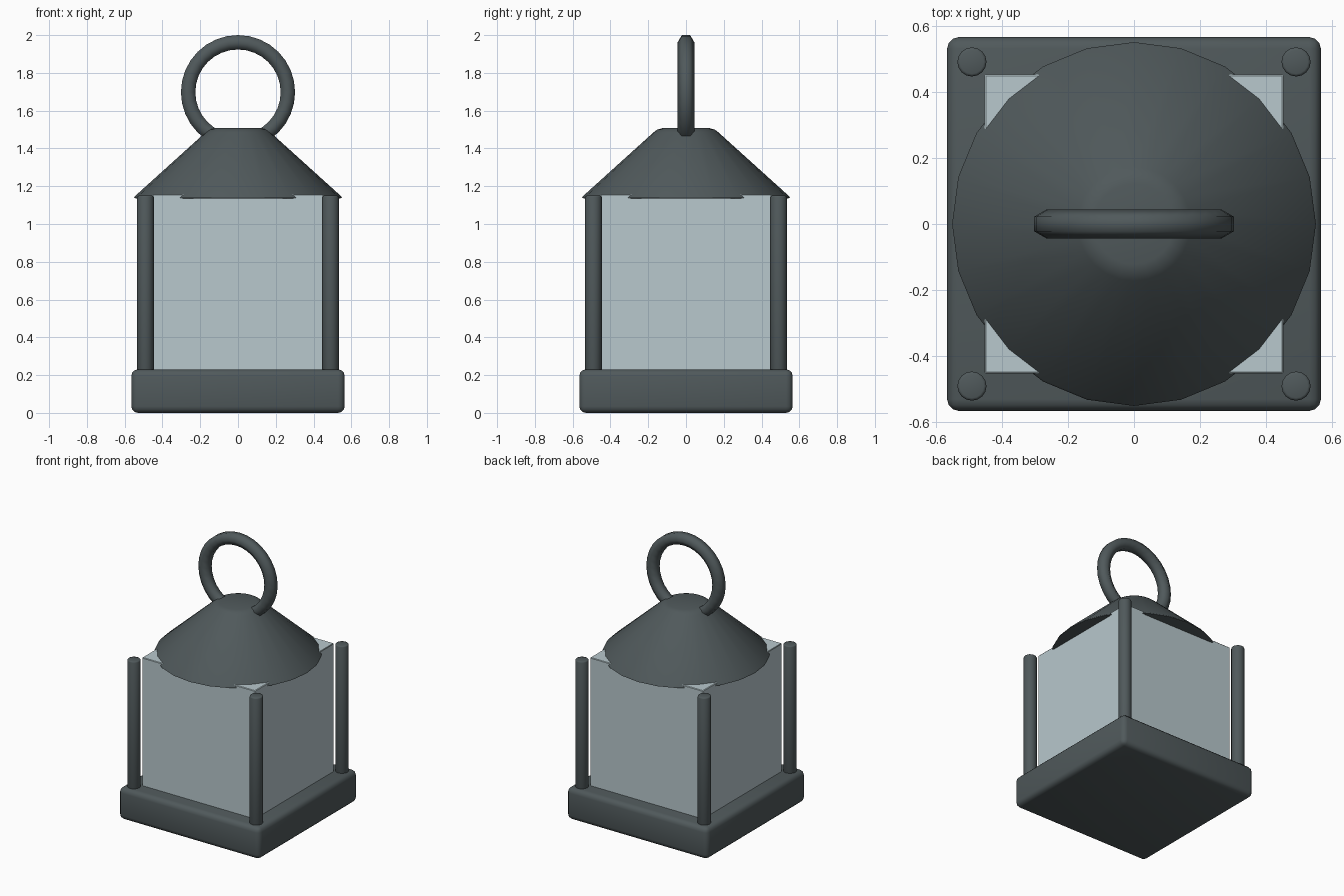
import bpy, bmesh
from math import radians, cos, sin, pi
from mathutils import Vector

default = bpy.data.objects.get("Cube")
if default:
    bpy.data.objects.remove(default, do_unlink=True)


def material(name, rgb):
    m = bpy.data.materials.new(name)
    m.use_nodes = True
    m.diffuse_color = (*rgb, 1)
    m.node_tree.nodes["Principled BSDF"].inputs["Base Color"].default_value = (*rgb, 1)
    return m


IRON = material("dark iron", (0.08, 0.1, 0.105))
GLASS = material("pale glass", (0.48, 0.58, 0.61))


def finish(obj, name, mat, angle=40):
    obj.name = name
    obj.data.materials.append(mat)
    bpy.ops.object.select_all(action="DESELECT")
    obj.select_set(True)
    bpy.context.view_layer.objects.active = obj
    bpy.ops.object.shade_smooth_by_angle(angle=radians(angle))
    return obj


def bevel(obj, width, segments):
    mod = obj.modifiers.new("Bevel", "BEVEL")
    mod.width, mod.segments = width, segments
    mod.limit_method = "ANGLE"
    bpy.context.view_layer.objects.active = obj
    bpy.ops.object.modifier_apply(modifier=mod.name)


def box(name, width, z0, z1, mat, bevel_width, segments):
    bpy.ops.mesh.primitive_cube_add(size=1, location=(0, 0, (z0 + z1) / 2))
    obj = bpy.context.object
    obj.scale = (width, width, z1 - z0)
    bpy.ops.object.transform_apply(location=False, scale=True)
    bevel(obj, bevel_width, segments)
    return finish(obj, name, mat)


def lathe(name, profile, sides, mat, angle, center=(0, 0, 0), axis=(0, 0, 1)):
    # Spin a list of points around an axis through the center
    bm = bmesh.new()
    verts = [bm.verts.new(p) for p in profile]
    edges = [bm.edges.new(pair) for pair in zip(verts, verts[1:])]
    if axis[1]:
        edges.append(bm.edges.new((verts[-1], verts[0])))
    bmesh.ops.spin(bm, geom=verts + edges, cent=center, axis=axis,
                   angle=2 * pi, steps=sides, use_merge=False)
    bmesh.ops.remove_doubles(bm, verts=bm.verts, dist=0.0005)
    bmesh.ops.recalc_face_normals(bm, faces=bm.faces)
    mesh = bpy.data.meshes.new(name)
    bm.to_mesh(mesh)
    bm.free()
    obj = bpy.data.objects.new(name, mesh)
    bpy.context.collection.objects.link(obj)
    return finish(obj, name, mat, angle)


# Base slab and glass body
box("base", 1.13, 0, 0.23, IRON, 0.035, 3)
box("glass_body", 0.904, 0.2, 1.157, GLASS, 0.004, 1)

# Four corner posts
for x, side in ((-0.49, "right"), (0.49, "left")):
    for y, end in ((-0.49, "front"), (0.49, "back")):
        bpy.ops.mesh.primitive_cylinder_add(vertices=16, radius=0.044, depth=0.95,
                                            location=(x, y, 0.675))
        post = bpy.context.object
        bevel(post, 0.008, 2)
        finish(post, f"{end}_{side}_post", IRON, 180)

# Conical roof with softened rim and crown
roof = [(0, 0, 1.135), (0.535, 0, 1.135), (0.55, 0, 1.138), (0.545, 0, 1.148),
        (0.172, 0, 1.485), (0.152, 0, 1.5), (0.122, 0, 1.508), (0, 0, 1.508)]
lathe("roof", roof, 24, IRON, 60)

# Carrying ring: hexagonal section spun around the y axis
ring = Vector((0, 0, 1.698))
section = [(0.264 + 0.044 * cos(a), 0.044 * sin(a), ring.z)
           for a in (radians(30 + 60 * i) for i in range(6))]
lathe("carrying_ring", section, 32, IRON, 180, ring, (0, 1, 0))
